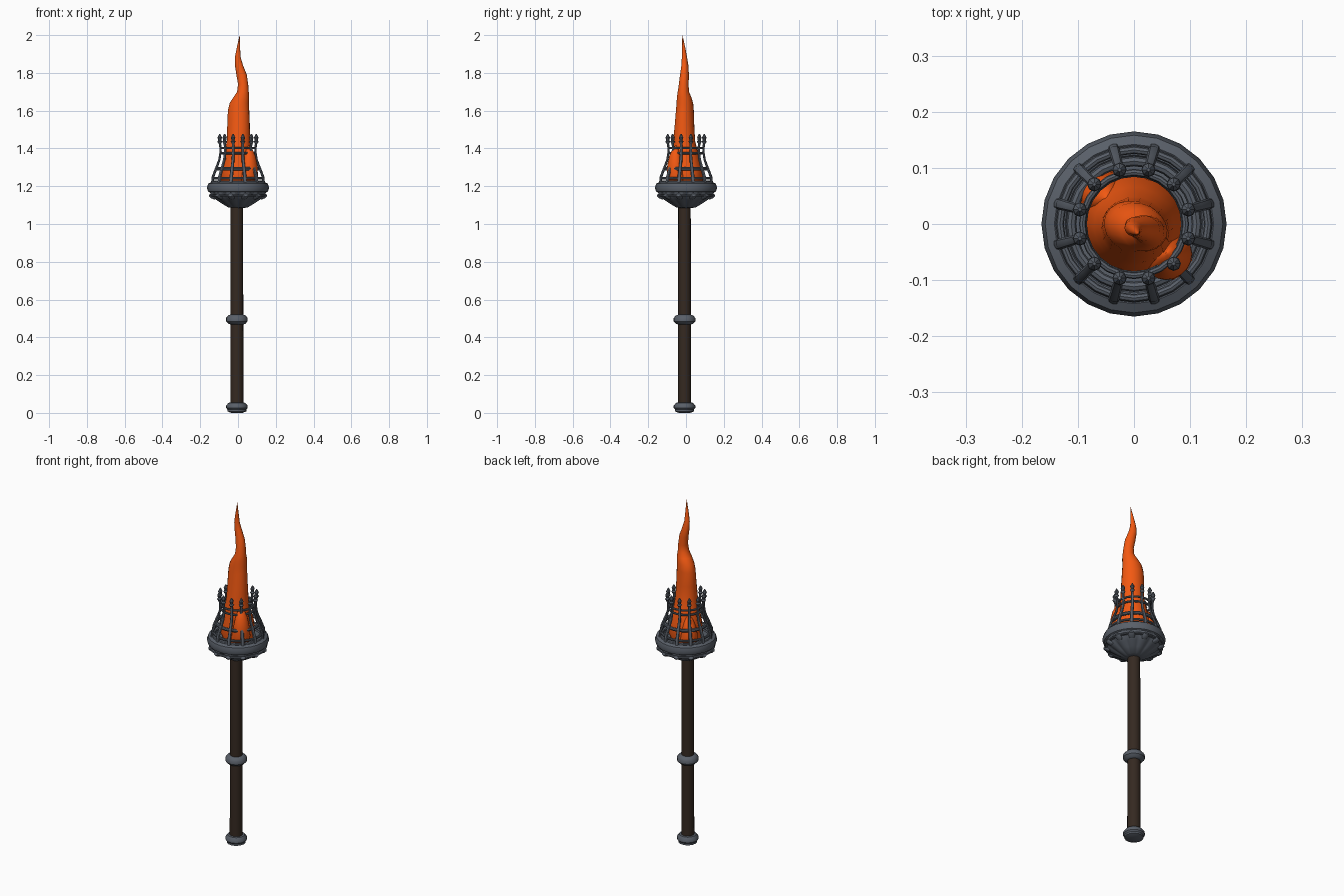
import bpy, bmesh, math
from mathutils import Vector


def material(name, color):
    m = bpy.data.materials.new(name)
    m.diffuse_color = color
    return m


WOOD = material("dark_wood", (0.035, 0.022, 0.015, 1))
IRON = material("iron", (0.10, 0.115, 0.14, 1))
FIRE = material("fire", (0.9, 0.1, 0.006, 1))


def loft(name, rings, mat, angle=40, closed=False):
    """Skin a list of equal-length point rings; closed joins last to first."""
    bm = bmesh.new()
    vs = [[bm.verts.new(p) for p in r] for r in rings]
    n = len(vs[0])
    pairs = list(zip(vs, vs[1:])) + ([(vs[-1], vs[0])] if closed else [])
    for a, b in pairs:
        for i in range(n):
            j = (i + 1) % n
            bm.faces.new((a[i], a[j], b[j], b[i]))
    if not closed:
        bm.faces.new(vs[0][::-1])
        bm.faces.new(vs[-1])
    bmesh.ops.recalc_face_normals(bm, faces=bm.faces)
    me = bpy.data.meshes.new(name)
    bm.to_mesh(me)
    bm.free()
    ob = bpy.data.objects.new(name, me)
    bpy.context.collection.objects.link(ob)
    me.materials.append(mat)
    bpy.context.view_layer.objects.active = ob
    ob.select_set(True)
    bpy.ops.object.shade_smooth_by_angle(angle=math.radians(angle))
    ob.select_set(False)
    return ob


def circle(x, y, z, rx, ry=None, n=20, turn=0.0):
    ry = rx if ry is None else ry
    c, s = math.cos(turn), math.sin(turn)
    out = []
    for i in range(n):
        a = math.tau * i / n
        u, v = rx * math.cos(a), ry * math.sin(a)
        out.append((x + u * c - v * s, y + u * s + v * c, z))
    return out


def lathe(name, profile, mat, at=(0, 0), n=20, closed=False):
    return loft(name, [circle(*at, z, r, n=n) for r, z in profile], mat, closed=closed)


def hoop(name, R, z, r, rz=None, n=24):
    rz = rz or r
    prof = [(R + r * math.cos(math.tau * i / 8), z + rz * math.sin(math.tau * i / 8))
            for i in range(8)]
    return lathe(name, prof, IRON, n=n, closed=True)


def bar(name, path, angle):
    """Oval bar along (radius, z, half width, half depth) points in a radial plane."""
    d = Vector((math.cos(angle), math.sin(angle), 0))
    t = Vector((-d.y, d.x, 0))
    rings = []
    for i, (r, z, w, h) in enumerate(path):
        p, q = path[max(i - 1, 0)], path[min(i + 1, len(path) - 1)]
        tan = (d * (q[0] - p[0]) + Vector((0, 0, q[1] - p[1]))).normalized()
        nrm = tan.cross(t)
        c = d * r + Vector((0, 0, z))
        rings.append([c + t * w * math.cos(k * math.tau / 8) + nrm * h * math.sin(k * math.tau / 8)
                      for k in range(8)])
    return loft(name, rings, IRON)


# Shaft with pommel and grip collar
AX = (-0.006, -0.008)
lathe("shaft", [(0.035, 0.03), (0.034, 0.5), (0.033, 1.12)], WOOD, AX, 16)
lathe("pommel", [(0.03, 0.0), (0.05, 0.008), (0.05, 0.018), (0.057, 0.026), (0.057, 0.038),
                 (0.045, 0.053), (0.034, 0.055)], IRON, AX)
lathe("grip_collar", [(0.034, 0.468), (0.045, 0.472), (0.057, 0.485), (0.057, 0.503),
                      (0.046, 0.516), (0.034, 0.52)], IRON, AX)

# Fluted bowl under the cage: 12 lobes
N = 12
A0 = math.radians(15)
bowl = []
for r, z, f in [(0.03, 1.085, 0), (0.05, 1.087, 0.03), (0.085, 1.108, 0.05), (0.115, 1.128, 0.05),
                (0.14, 1.146, 0.04), (0.15, 1.17, 0), (0.14, 1.205, 0), (0.09, 1.205, 0)]:
    ring = []
    for i in range(96):
        a = math.tau * i / 96
        k = r * (1 + f * (2 * abs(math.cos(6 * (a - A0))) - 1.3))
        ring.append((k * math.cos(a), k * math.sin(a), z))
    bowl.append(ring)
loft("fluted_bowl", bowl, IRON)
hoop("lower_band", 0.145, 1.151, 0.009, 0.006)
hoop("main_rim", 0.142, 1.193, 0.023, 0.029)

# Cage hoops
hoop("cage_hoop_base", 0.130, 1.222, 0.010, 0.008)
hoop("cage_hoop_low", 0.132, 1.242, 0.007)
hoop("cage_hoop_mid", 0.112, 1.293, 0.009, 0.010)
hoop("cage_hoop_high", 0.090, 1.375, 0.006)
hoop("cage_hoop_top", 0.092, 1.402, 0.006)

# Cage bars with pointed finials, and knobs on the bowl edge
for i in range(N):
    a = A0 + i * math.tau / N
    bar(f"cage_bar_{i}", [(0.142, 1.205, 0.010, 0.007), (0.137, 1.25, 0.010, 0.007),
                          (0.120, 1.293, 0.009, 0.007), (0.102, 1.34, 0.008, 0.006),
                          (0.095, 1.385, 0.007, 0.006), (0.099, 1.435, 0.007, 0.006)], a)
    d = (0.100 * math.cos(a), 0.100 * math.sin(a))
    lathe(f"finial_{i}", [(0.007, 1.425), (0.013, 1.436), (0.008, 1.443), (0.009, 1.449),
                          (0.012, 1.457), (0.008, 1.466), (0.003, 1.476)], IRON, d, 8)
    bar(f"bowl_knob_{i}", [(0.125, 1.136, 0.014, 0.008), (0.145, 1.147, 0.019, 0.011),
                           (0.155, 1.153, 0.014, 0.008)], a)


# Flame: leaning oval sections (x, y, z, rx, ry)
def flame(name, secs, turn):
    loft(name, [circle(x, y, z, rx, ry, 18, turn) for x, y, z, rx, ry in secs], FIRE, 60)


flame("main_flame", [
    (0.0, 0.0, 1.19, 0.075, 0.075), (0.0, 0.0, 1.23, 0.092, 0.09), (0.0, 0.0, 1.30, 0.087, 0.084),
    (0.0, -0.004, 1.37, 0.072, 0.07), (0.003, -0.01, 1.44, 0.063, 0.058),
    (0.003, -0.008, 1.52, 0.061, 0.051), (0.003, -0.006, 1.60, 0.058, 0.046),
    (0.007, -0.006, 1.64, 0.052, 0.043), (0.018, -0.010, 1.672, 0.042, 0.038),
    (0.026, -0.014, 1.70, 0.031, 0.030), (0.027, -0.012, 1.74, 0.027, 0.026),
    (0.019, -0.008, 1.79, 0.028, 0.023), (0.005, -0.006, 1.84, 0.022, 0.018),
    (-0.001, -0.008, 1.88, 0.016, 0.014), (0.002, -0.012, 1.93, 0.009, 0.009),
    (0.007, -0.017, 1.98, 0.003, 0.003), (0.008, -0.018, 2.0, 0.0006, 0.0006)],
    math.radians(-20))
flame("front_right_tongue", [
    (0.045, -0.045, 1.20, 0.05, 0.05), (0.058, -0.055, 1.25, 0.05, 0.045),
    (0.064, -0.060, 1.31, 0.042, 0.036), (0.063, -0.059, 1.36, 0.032, 0.027),
    (0.060, -0.056, 1.395, 0.018, 0.015), (0.058, -0.053, 1.415, 0.002, 0.002)],
    math.radians(45))
flame("back_left_tongue", [
    (-0.045, 0.045, 1.20, 0.05, 0.05), (-0.058, 0.052, 1.25, 0.045, 0.042),
    (-0.058, 0.052, 1.30, 0.036, 0.032), (-0.052, 0.048, 1.34, 0.022, 0.020),
    (-0.048, 0.044, 1.37, 0.002, 0.002)], math.radians(45))
